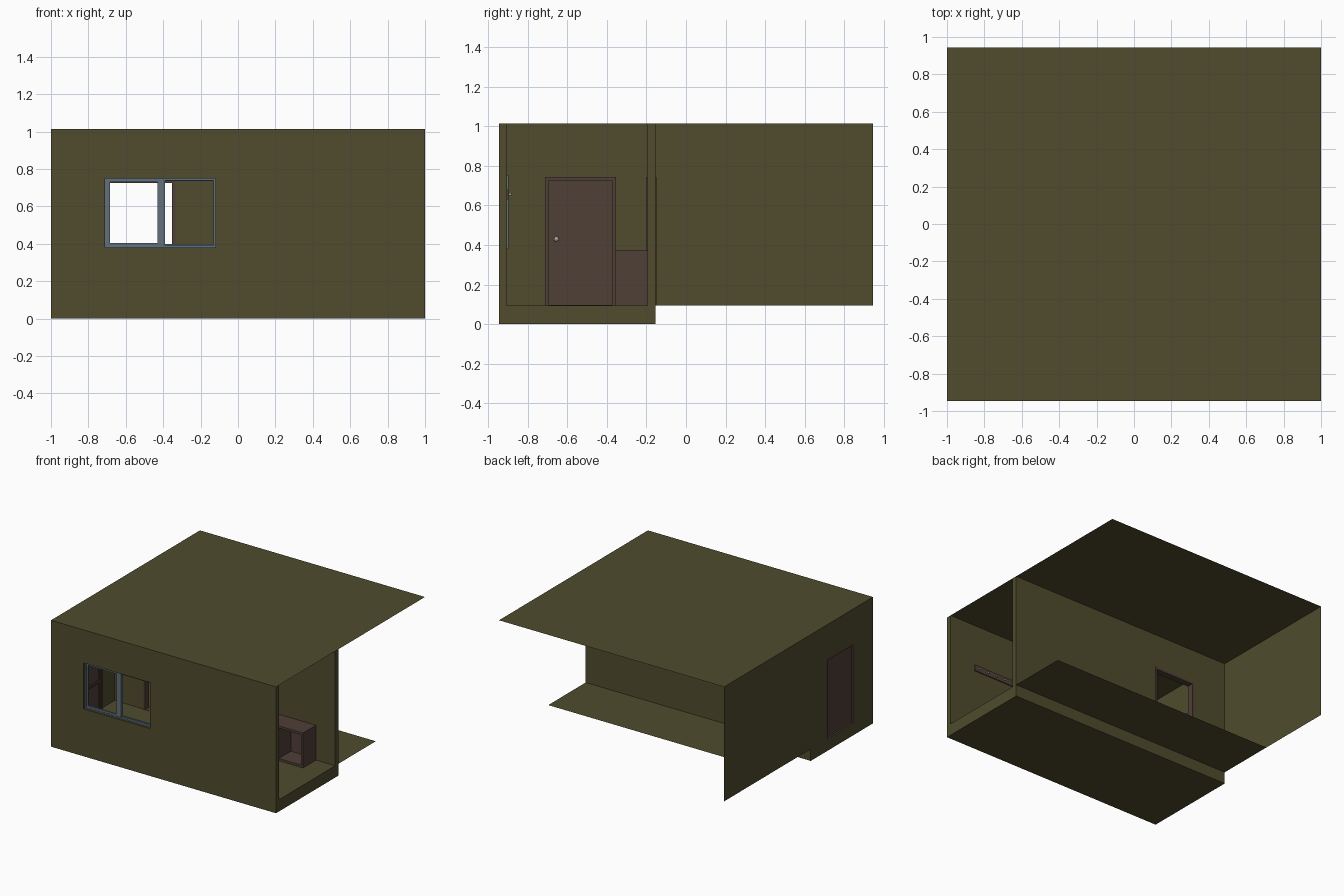
import bpy, bmesh
from mathutils import Matrix, Vector

if "Cube" in bpy.data.objects:
    bpy.data.objects.remove(bpy.data.objects["Cube"])


def mat(name, rgb):
    m = bpy.data.materials.new(name)
    m.diffuse_color = (*rgb, 1)
    m.use_nodes = True
    m.node_tree.nodes["Principled BSDF"].inputs["Base Color"].default_value = m.diffuse_color
    return m


OLIVE = mat("olive", (0.08, 0.072, 0.027))
BROWN = mat("brown_wood", (0.08, 0.05, 0.038))
BLUE = mat("blue_grey", (0.12, 0.16, 0.2))
METAL = mat("metal", (0.4, 0.38, 0.34))


def finish(name, bm, material):
    bmesh.ops.recalc_face_normals(bm, faces=bm.faces)
    me = bpy.data.meshes.new(name)
    bm.to_mesh(me)
    bm.free()
    me.materials.append(material)
    ob = bpy.data.objects.new(name, me)
    bpy.context.collection.objects.link(ob)
    return ob


def box(name, x, y, z, material):
    bm = bmesh.new()
    c = Vector(((x[0] + x[1]) / 2, (y[0] + y[1]) / 2, (z[0] + z[1]) / 2))
    s = Matrix.Diagonal((x[1] - x[0], y[1] - y[0], z[1] - z[0], 1))
    bmesh.ops.create_cube(bm, size=1, matrix=Matrix.Translation(c) @ s)
    return finish(name, bm, material)


def sheet(name, corners, material):
    bm = bmesh.new()
    bm.faces.new([bm.verts.new(c) for c in corners])
    return finish(name, bm, material)


def ring(name, axis, outer, inner, depth, material):
    """Rectangular slab with a rectangular hole; rects are (u0, u1, z0, z1)."""
    bm = bmesh.new()

    def loop(r, d):
        pts = [(r[0], r[2]), (r[1], r[2]), (r[1], r[3]), (r[0], r[3])]
        return [bm.verts.new((u, d, z) if axis == "y" else (d, u, z)) for u, z in pts]

    loops = [loop(outer, depth[0]), loop(outer, depth[1]),
             loop(inner, depth[1]), loop(inner, depth[0])]
    for k in range(4):
        a, b = loops[k], loops[(k + 1) % 4]
        for i in range(4):
            j = (i + 1) % 4
            bm.faces.new((a[i], a[j], b[j], b[i]))
    return finish(name, bm, material)


def ball(name, pos, r, material):
    bm = bmesh.new()
    bmesh.ops.create_uvsphere(bm, u_segments=16, v_segments=8, radius=r,
                              matrix=Matrix.Translation(pos))
    for f in bm.faces:
        f.smooth = True
    return finish(name, bm, material)


FLOOR, TOP = 0.095, 1.015
FRONT, BACK = -0.945, 0.945

# Shell: thick walls around the front room
ring("front_wall", "y", (-1, 1, 0, TOP), (-0.71, -0.12, 0.38, 0.75), (FRONT, -0.905), OLIVE)
ring("partition_wall", "y", (-1, 1, 0, TOP), (-0.70, -0.338, FLOOR, 0.74), (-0.195, -0.155), OLIVE)
ring("left_wall", "x", (-0.905, -0.195, 0, TOP), (-0.712, -0.357, FLOOR, 0.74), (-1, -0.96), OLIVE)
box("room_floor", (-0.96, 1), (-0.905, -0.195), (0, FLOOR), OLIVE)

# Thin sheets: roof, rear side wall, rear floor
sheet("roof", [(-1, FRONT, TOP), (1, FRONT, TOP), (1, BACK, TOP), (-1, BACK, TOP)], OLIVE)
sheet("rear_side_wall", [(-1, -0.155, FLOOR), (-1, BACK, FLOOR), (-1, BACK, TOP), (-1, -0.155, TOP)], OLIVE)
sheet("rear_floor", [(-1, -0.155, FLOOR), (1, -0.155, FLOOR), (1, 0.32, FLOOR), (-1, 0.32, FLOOR)], OLIVE)

# Sliding window
ring("window_frame", "y", (-0.71, -0.12, 0.38, 0.75), (-0.698, -0.132, 0.39, 0.739), (-0.93, -0.898), BLUE)
ring("left_sash", "y", (-0.698, -0.39, 0.39, 0.739), (-0.685, -0.43, 0.405, 0.73), (-0.926, -0.914), BLUE)
ring("right_sash", "y", (-0.43, -0.132, 0.39, 0.739), (-0.39, -0.127, 0.398, 0.736), (-0.912, -0.902), BLUE)

# Open doorway lining in the partition
ring("doorway_frame", "y", (-0.703, -0.335, FLOOR, 0.743), (-0.685, -0.352, FLOOR + 0.002, 0.725), (-0.2, -0.15), BROWN)

# Side door with frame, two panels and knobs
ring("side_door_frame", "x", (-0.714, -0.355, FLOOR, 0.743), (-0.694, -0.373, FLOOR + 0.002, 0.725), (-1, -0.952), BROWN)
box("side_door_leaf", (-0.985, -0.968), (-0.694, -0.373), (FLOOR, 0.725), BROWN)
ring("door_upper_moulding", "x", (-0.694, -0.373, 0.32, 0.725), (-0.68, -0.387, 0.332, 0.711), (-0.968, -0.961), BROWN)
ring("door_lower_moulding", "x", (-0.694, -0.373, FLOOR, 0.316), (-0.675, -0.388, 0.107, 0.306), (-0.968, -0.961), BROWN)
box("door_knob_stem", (-0.968, -0.945), (-0.659, -0.651), (0.426, 0.434), METAL)
ball("door_knob", (-0.94, -0.655, 0.43), 0.013, METAL)

# Open-fronted bench with cubbies against the partition
X0, X1, CUBBIES, T = -0.05, 0.83, 4, 0.018
bench_y = (-0.36, -0.195)
box("bench_top", (X0, X1), bench_y, (0.375 - T, 0.375), BROWN)
box("bench_base", (X0, X1), bench_y, (FLOOR, FLOOR + T), BROWN)
box("bench_back", (X0, X1), (-0.205, -0.195), (FLOOR + T, 0.375 - T), BROWN)
for i in range(CUBBIES + 1):
    x = X0 + (X1 - X0 - T) * i / CUBBIES
    box(f"bench_divider_{i}", (x, x + T), (-0.36, -0.205), (FLOOR + T, 0.375 - T), BROWN)

# Coat rack inside the front wall
box("coat_rack_board", (0.05, 0.77), (-0.905, -0.897), (0.63, 0.68), BROWN)
for i in range(9):
    x = 0.09 + i * 0.08
    box(f"peg_stem_{i}", (x - 0.003, x + 0.003), (-0.897, -0.888), (0.652, 0.658), METAL)
    ball(f"peg_knob_{i}", (x, -0.889, 0.655), 0.008, METAL)
